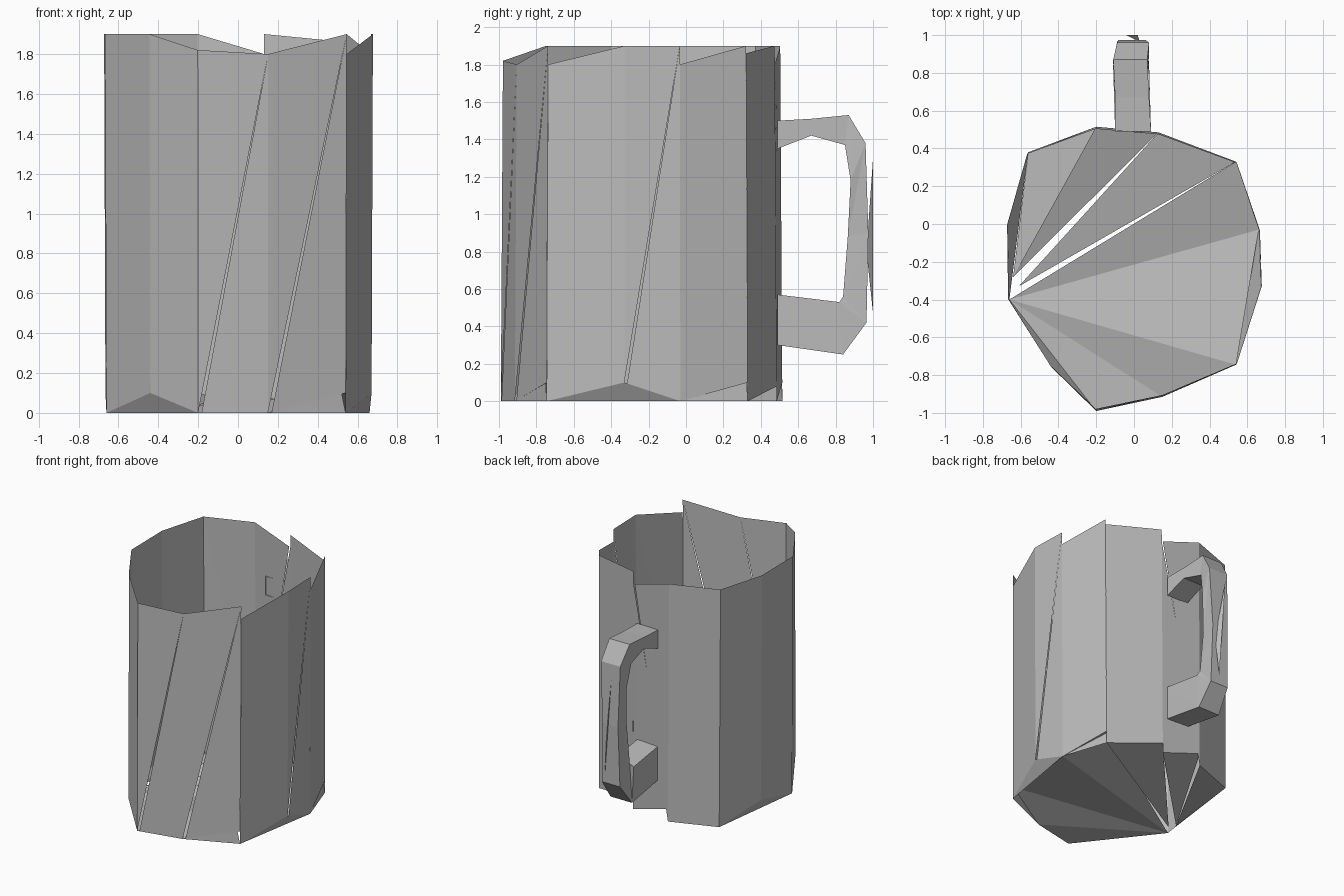
import bpy
import bmesh
from mathutils import Vector

cube = bpy.data.objects.get("Cube")
if cube:
    bpy.data.objects.remove(cube, do_unlink=True)

grey = bpy.data.materials.new("plain grey")
grey.use_nodes = True
colour = (0.5, 0.5, 0.5, 1)
grey.diffuse_color = colour
grey.node_tree.nodes["Principled BSDF"].inputs["Base Color"].default_value = colour


def build(name, faces):
    """Make a flat-shaded object from lists of corner points."""
    bm = bmesh.new()
    for corners in faces:
        bm.faces.new([bm.verts.new(c) for c in corners])
    bmesh.ops.remove_doubles(bm, verts=bm.verts, dist=0.001)
    mesh = bpy.data.meshes.new(name)
    bm.to_mesh(mesh)
    bm.free()
    mesh.materials.append(grey)
    ob = bpy.data.objects.new(name, mesh)
    bpy.context.collection.objects.link(ob)
    return ob


def rim_point(x, y, z):
    """The rim is slightly wider and shallower than the foot."""
    return Vector((x * 1.01, (y + 0.24) * 0.985 - 0.24, z))


# Cup outline, anticlockwise: x, y, foot and rim heights before and after
outline = [
    (-0.2, -0.99, 0, 0, 1.82, 1.82),
    (0.15, -0.915, 0, 0, 1.8, 1.8),
    (0.54, -0.745, 0.1, 0, 1.9, 1.8),
    (0.67, -0.33, 0.1, 0.1, 1.9, 1.9),
    (0.66, -0.03, 0, 0, 1.9, 1.8),
    (0.54, 0.33, 0.1, 0, 1.9, 1.86),
    (0.13, 0.485, 0.08, 0, 1.9, 1.8),
    (-0.2, 0.515, 0.1, 0, 1.9, 1.9),
    (-0.56, 0.38, 0, 0, 1.9, 1.9),
    (-0.665, 0.0, 0.1, 0.1, 1.9, 1.9),
    (-0.66, -0.4, 0, 0, 1.9, 1.9),
    (-0.44, -0.755, 0.1, 0.1, 1.9, 1.9),
]
cracked = {0, 1, 3, 6}   # panels split by a thin diagonal gap

# Thin faceted wall
wall = []
for i, (x, y, _, foot, _, rim) in enumerate(outline):
    nx, ny, nfoot, _, nrim, _ = outline[(i + 1) % len(outline)]
    b0, t0 = Vector((x, y, foot)), rim_point(x, y, rim)
    b1, t1 = Vector((nx, ny, nfoot)), rim_point(nx, ny, nrim)
    if i == 6:
        # The back panel leans its gap the other way
        wall.append((b0, b1, t0))
        wall.append((Vector((nx, ny, 0)), t1, t0.lerp(t1, 0.03)))
        continue
    start = b0.lerp(b1, 0.05) if i in cracked else b0
    wall.append((b0, t1, t0))
    wall.append((start, b1, t1))
build("cup_wall", wall)


def foot_corner(i, z):
    return Vector((outline[i][0], outline[i][1], z))


# Floor fan: blades spread from one corner, each rising or falling a little
hub = foot_corner(10, 0)
hub_e = hub + Vector((0.05, 0.07, 0))
hub_f = hub + Vector((0.02, 0.12, 0))
blades = [
    (hub, 0, 0, 1, 0), (hub, 1, 0, 2, 0.1), (hub, 2, 0.1, 4, 0),
    (hub, 4, 0, 5, 0.1), (hub_e, 5, 0, 6, 0.08), (hub_f, 6, 0, 7, 0.1),
    (hub_f, 7, 0, 8, 0),
]
floor = [(apex, foot_corner(j, zj), foot_corner(i, zi))
         for apex, i, zi, j, zj in blades]
# Bevelled corners under the raised feet
for a, raised, b in ((2, 3, 4), (8, 9, 10), (10, 11, 0),
                     (1, 2, 2), (4, 5, 5)):
    tip = foot_corner(raised, 0.1)
    if raised == b:
        tip = Vector((tip.x - 0.02, tip.y - 0.005, tip.z))
    floor.append((foot_corner(a, 0), foot_corner(b, 0), tip))
build("cup_floor", floor)

# Handle: outer y, z and inner y, z, with left and right edges
stations = [
    (0.49, 1.5, 0.49, 1.35, -0.1, 0.09),
    (0.67, 1.51, 0.67, 1.42, -0.1, 0.08),
    (0.87, 1.53, 0.85, 1.37, -0.11, 0.07),
    (0.96, 1.38, 0.88, 1.18, -0.09, 0.08),
    (0.975, 0.9, 0.865, 0.88, -0.08, 0.06),
    (0.965, 0.42, 0.84, 0.56, -0.09, 0.07),
    (0.84, 0.25, 0.82, 0.53, -0.11, 0.08),
    (0.49, 0.3, 0.49, 0.57, -0.1, 0.09),
]
loops = []
for oy, oz, iy, iz, left, right in stations:
    loops.append([Vector((left, oy, oz)), Vector((right, oy, oz)),
                  Vector((right, iy, iz)), Vector((left, iy, iz))])
grip = []
for a, b in zip(loops, loops[1:]):
    for k in range(4):
        n = (k + 1) % 4
        grip.append((a[k], b[k], b[n]))
        grip.append((a[k], b[n], a[n]))
build("handle", grip)

# Loose shard on the back of the handle
build("handle_shard", [((0.03, 0.965, 0.8), (0.02, 1.0, 0.47), (-0.04, 1.0, 1.3))])
